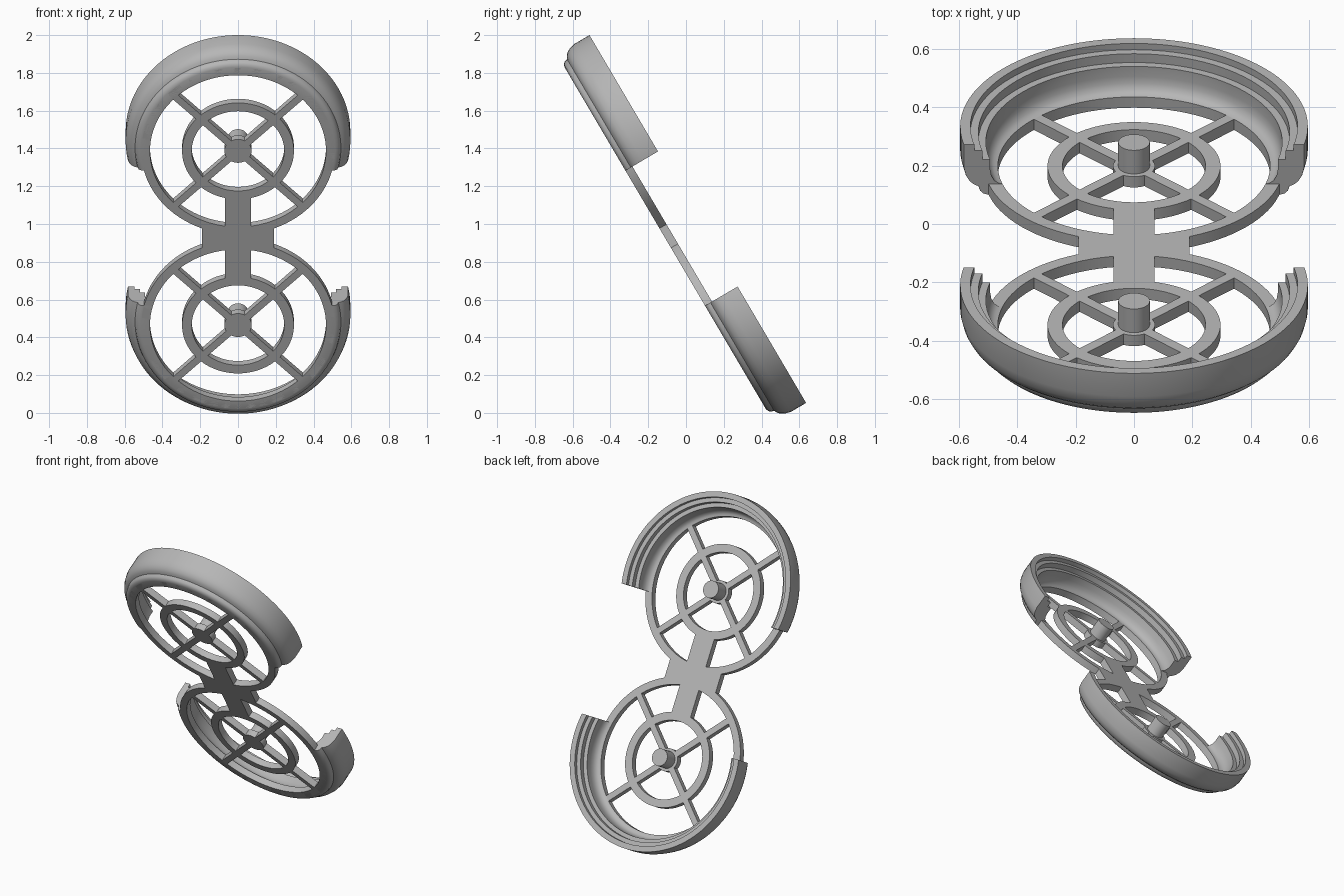
import bpy, bmesh, math
from mathutils import Matrix, Vector

cube = bpy.data.objects.get("Cube")
if cube:
    bpy.data.objects.remove(cube, do_unlink=True)

grey = bpy.data.materials.new("plain_grey")
grey.use_nodes = True
grey.diffuse_color = (0.47, 0.47, 0.47, 1)
grey.node_tree.nodes["Principled BSDF"].inputs["Base Color"].default_value = (0.47, 0.47, 0.47, 1)

PLATE = 0.043    # thickness of the flat frame
OFFSET = 0.535   # centre of each wheel along the frame
SEGMENTS = 96
TILT = Matrix.Translation((0, -0.11, 0.925)) @ Matrix.Rotation(math.radians(-59.5), 4, 'X')


def finish(name, bm, local=Matrix.Identity(4)):
    """Place a part on the tilted frame and shade it."""
    bm.transform(TILT @ local)
    bmesh.ops.recalc_face_normals(bm, faces=bm.faces)
    mesh = bpy.data.meshes.new(name)
    bm.to_mesh(mesh)
    bm.free()
    mesh.materials.append(grey)
    obj = bpy.data.objects.new(name, mesh)
    bpy.context.collection.objects.link(obj)
    bpy.ops.object.select_all(action='DESELECT')
    obj.select_set(True)
    bpy.context.view_layer.objects.active = obj
    bpy.ops.object.shade_smooth_by_angle(angle=math.radians(30))


def lathe(profile):
    """Revolve a closed (radius, height) profile about local z."""
    bm = bmesh.new()
    rings = []
    for i in range(SEGMENTS):
        a = 2 * math.pi * i / SEGMENTS
        rings.append([bm.verts.new((r * math.cos(a), r * math.sin(a), h)) for r, h in profile])
    for i, ring in enumerate(rings):
        nxt = rings[(i + 1) % SEGMENTS]
        for j in range(len(profile)):
            k = (j + 1) % len(profile)
            bm.faces.new((ring[j], nxt[j], nxt[k], ring[k]))
    return bm


def flat_ring(inner, outer):
    return lathe([(inner, 0), (outer, 0), (outer, PLATE), (inner, PLATE)])


def box(x0, x1, y0, y1):
    bm = bmesh.new()
    bmesh.ops.create_cube(bm, size=1)
    bm.transform(Matrix.Translation(((x0 + x1) / 2, (y0 + y1) / 2, PLATE / 2))
                 @ Matrix.Diagonal((x1 - x0, y1 - y0, PLATE, 1)))
    return bm


def cylinder(radius, height):
    bm = bmesh.new()
    bmesh.ops.create_cone(bm, cap_ends=True, segments=48, radius1=radius, radius2=radius, depth=height)
    bm.transform(Matrix.Translation((0, 0, height / 2)))
    return bm


# Rim section: two rounded outer bands, stepped lip and concave inside
RIM = [(0.466, 0), (0.515, 0), (0.53, 0.005), (0.54, 0.015), (0.545, 0.033),
       (0.56, 0.04), (0.575, 0.053), (0.587, 0.075), (0.595, 0.108), (0.595, 0.2),
       (0.56, 0.2), (0.56, 0.175), (0.533, 0.175), (0.533, 0.14), (0.507, 0.14),
       (0.507, 0.1), (0.503, 0.075), (0.493, 0.056), (0.48, 0.046), (0.466, PLATE)]


def open_rim():
    """Full rim cut straight across, keeping the outward side."""
    bm = lathe(RIM)
    cut = bmesh.ops.bisect_plane(bm, geom=bm.verts[:] + bm.edges[:] + bm.faces[:],
                                 plane_co=Vector((0, -0.12, 0)), plane_no=Vector((0, -1, 0)),
                                 clear_outer=True)
    edges = [e for e in cut["geom_cut"] if isinstance(e, bmesh.types.BMEdge)]
    bmesh.ops.holes_fill(bm, edges=edges, sides=0)
    return bm


# Two wheels, one turned half round
for side, turn in (("lower", 0), ("upper", math.pi)):
    place = Matrix.Rotation(turn, 4, 'Z') @ Matrix.Translation((0, OFFSET, 0))
    finish(side + "_rim", open_rim(), place)
    finish(side + "_outer_ring", flat_ring(0.466, 0.512), place)
    finish(side + "_inner_ring", flat_ring(0.245, 0.296), place)
    finish(side + "_hub", cylinder(0.072, PLATE), place)
    finish(side + "_post", cylinder(0.054, 0.137), place)
    for i in range(4):
        spin = Matrix.Rotation(math.radians(45 + 90 * i), 4, 'Z')
        finish(f"{side}_spoke_{i + 1}", box(0.03, 0.48, -0.019, 0.019), place @ spin)

# Bridge between the wheels
finish("bridge_arm", box(-0.07, 0.07, -0.27, 0.27))
finish("bridge_block", box(-0.19, 0.19, -0.07, 0.07))
